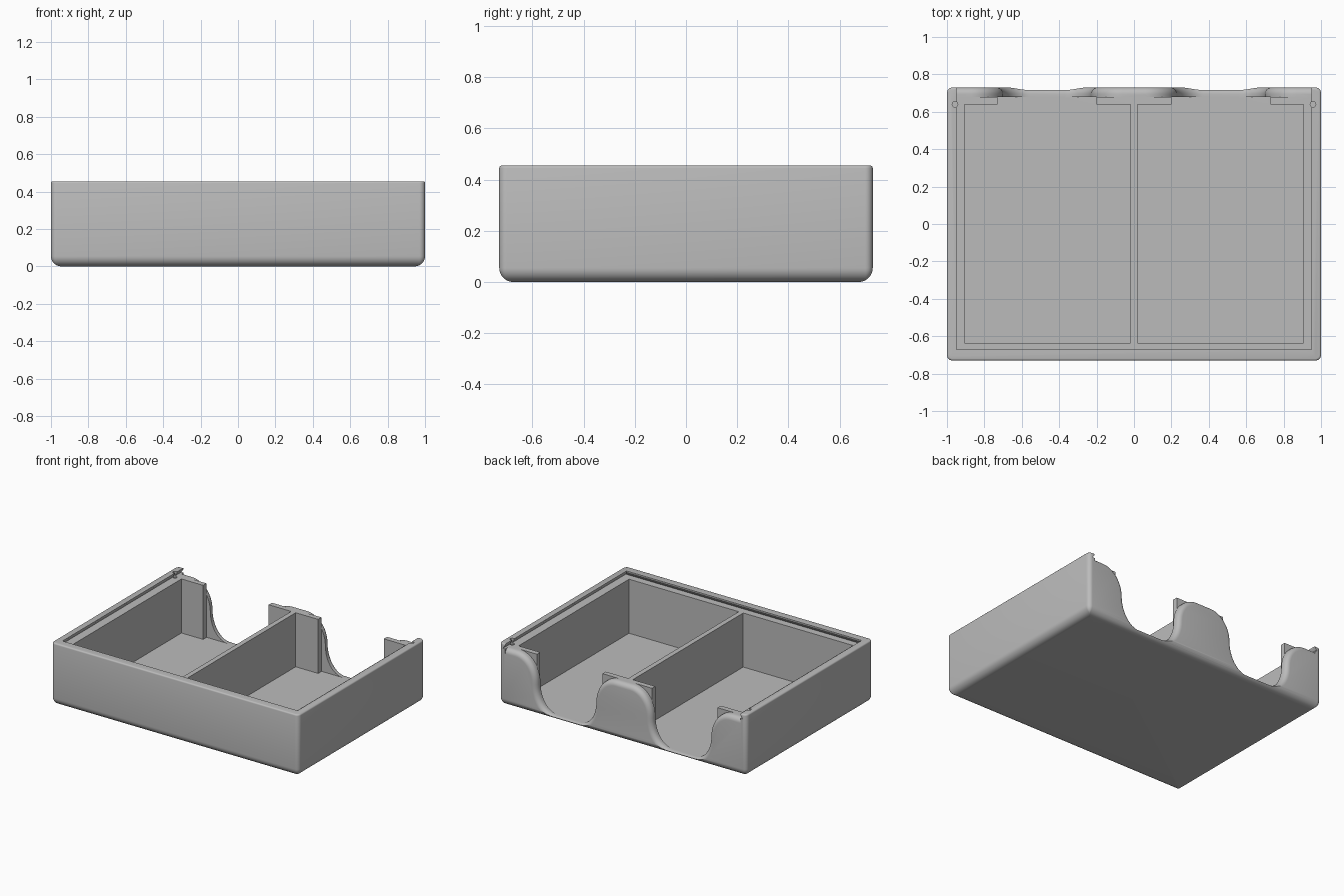
import bpy, bmesh, math
from mathutils import Vector

cube = bpy.data.objects.get("Cube")
if cube:
    bpy.data.objects.remove(cube, do_unlink=True)

# Main dimensions
HX, HY, H = 1.0, 0.73, 0.455
FLOOR, LEDGE = 0.025, 0.42
FILLET = 0.035

grey = bpy.data.materials.new("plain_grey")
grey.use_nodes = True
grey.diffuse_color = (0.5, 0.5, 0.5, 1)
grey.node_tree.nodes["Principled BSDF"].inputs["Base Color"].default_value = (0.5, 0.5, 0.5, 1)


def loft(name, rings):
    """Closed solid through rings of equal point count."""
    bm = bmesh.new()
    loops = [[bm.verts.new(p) for p in ring] for ring in rings]
    n = len(loops[0])
    for a, b in zip(loops, loops[1:]):
        for i in range(n):
            j = (i + 1) % n
            bm.faces.new((a[i], a[j], b[j], b[i]))
    bm.faces.new(loops[0][::-1])
    bm.faces.new(loops[-1])
    bmesh.ops.recalc_face_normals(bm, faces=bm.faces)
    mesh = bpy.data.meshes.new(name)
    bm.to_mesh(mesh)
    bm.free()
    ob = bpy.data.objects.new(name, mesh)
    mesh.materials.append(grey)
    bpy.context.collection.objects.link(ob)
    return ob


def rect(x0, x1, y0, y1, z):
    return [(x0, y0, z), (x1, y0, z), (x1, y1, z), (x0, y1, z)]


def box(name, x0, x1, y0, y1, z0, z1):
    return loft(name, [rect(x0, x1, y0, y1, z0), rect(x0, x1, y0, y1, z1)])


def rounded_ring(inset, z, radius=0.03, steps=6):
    hx, hy, r = HX - inset, HY - inset, max(radius - inset, 0.004)
    pts = []
    for q, (sx, sy) in enumerate([(1, 1), (-1, 1), (-1, -1), (1, -1)]):
        for k in range(steps + 1):
            a = (q + k / steps) * math.pi / 2
            pts.append((sx * (hx - r) + r * math.cos(a), sy * (hy - r) + r * math.sin(a), z))
    return pts


# Outer tray body: broad rounding below, small rounding on the rim
rings = []
for radius, angles, base in ((0.055, range(0, 91, 10), 0), (0.01, range(0, 91, 30), H)):
    for deg in angles:
        t = math.radians(deg)
        if base == 0:
            rings.append(rounded_ring(radius * (1 - math.sin(t)), radius * (1 - math.cos(t))))
        else:
            rings.append(rounded_ring(radius * (1 - math.cos(t)), H - radius * (1 - math.sin(t))))
tray = loft("tray", rings)

# Compartments and the gaps between the back posts
cutters = []
for s, side in ((-1, "right"), (1, "left")):
    xs = sorted((s * 0.018, s * 0.905))
    cutters.append(box(side + "_compartment_cutter", *xs, -0.635, 0.64, FLOOR, 0.6))
    xs = sorted((s * 0.20, s * 0.73))
    cutters.append(box(side + "_post_gap_cutter", *xs, 0.6, 0.68, FLOOR, 0.6))

# Undercut lid channel, open at the back
cutters.append(loft("lid_channel_cutter", [
    rect(-0.968, 0.968, -0.688, 0.9, LEDGE),
    rect(-0.95, 0.95, -0.67, 0.9, H - 0.008),
    rect(-0.95, 0.95, -0.67, 0.9, 0.6)]))

# Profile of the back wall: crowns joined to two thumb cut-outs by S curves
UPPER, LOWER, MID = (0.17, 0.20), (0.14, 0.195), 0.22


def s_curve(flank, outward, steps=12):
    """Points from crown to cut-out floor; outward points toward the crown."""
    pts = []
    for k in range(steps + 1):
        a = math.pi / 2 * (1 - k / steps)
        pts.append((flank + outward * UPPER[0] * (1 - math.cos(a)), MID + UPPER[1] * math.sin(a)))
    for k in range(1, steps + 1):
        a = math.pi / 2 * k / steps
        pts.append((flank - outward * LOWER[0] * (1 - math.cos(a)), MID - LOWER[1] * math.sin(a)))
    return pts


cutout = s_curve(-0.70, -1) + s_curve(-0.23, 1)[::-1]
profile = [(-0.95, LEDGE)] + cutout + [(-x, z) for x, z in reversed(cutout)] + [(0.95, LEDGE)]


def wall_ring(y, d):
    """Profile pushed into the wall by d, closed above the tray."""
    pts = []
    last = len(profile) - 1
    for i, (x, z) in enumerate(profile):
        a, b = profile[max(i - 1, 0)], profile[min(i + 1, last)]
        t = Vector((b[0] - a[0], b[1] - a[1])).normalized()
        pts.append((x + t.y * d, y, max(z - t.x * d, 0.018)))
    return pts + [(0.95, y, 0.6), (-0.95, y, 0.6)]


wall_rings = [wall_ring(0.678, 0)]
for k in range(7):
    t = math.pi / 2 * k / 6
    wall_rings.append(wall_ring(HY - FILLET + FILLET * math.sin(t), FILLET * (1 - math.cos(t))))
wall_rings.append(wall_ring(0.8, FILLET))
cutters.append(loft("thumb_cutout_cutter", wall_rings))

# Small round lid catches at the back of the rim
for s, side in ((-1, "right"), (1, "left")):
    circle = [(s * 0.957 + 0.015 * math.cos(k * math.pi / 8),
               0.64 + 0.015 * math.sin(k * math.pi / 8)) for k in range(16)]
    cutters.append(loft(side + "_catch_cutter",
                        [[(x, y, z) for x, y in circle] for z in (LEDGE - 0.01, 0.6)]))

# Carve the tray and bake the result
for c in cutters:
    m = tray.modifiers.new(c.name, 'BOOLEAN')
    m.operation, m.solver, m.object = 'DIFFERENCE', 'EXACT', c
    c.hide_render = True
bpy.context.view_layer.update()
deps = bpy.context.evaluated_depsgraph_get()
baked = bpy.data.meshes.new_from_object(tray.evaluated_get(deps))
tray.modifiers.clear()
tray.data = baked
for c in cutters:
    bpy.data.objects.remove(c, do_unlink=True)

# Single material and smooth roundings with crisp edges
baked.materials.clear()
baked.materials.append(grey)
for p in baked.polygons:
    p.material_index = 0
bpy.ops.object.select_all(action='DESELECT')
tray.select_set(True)
bpy.context.view_layer.objects.active = tray
bpy.ops.object.shade_smooth_by_angle(angle=math.radians(32))
